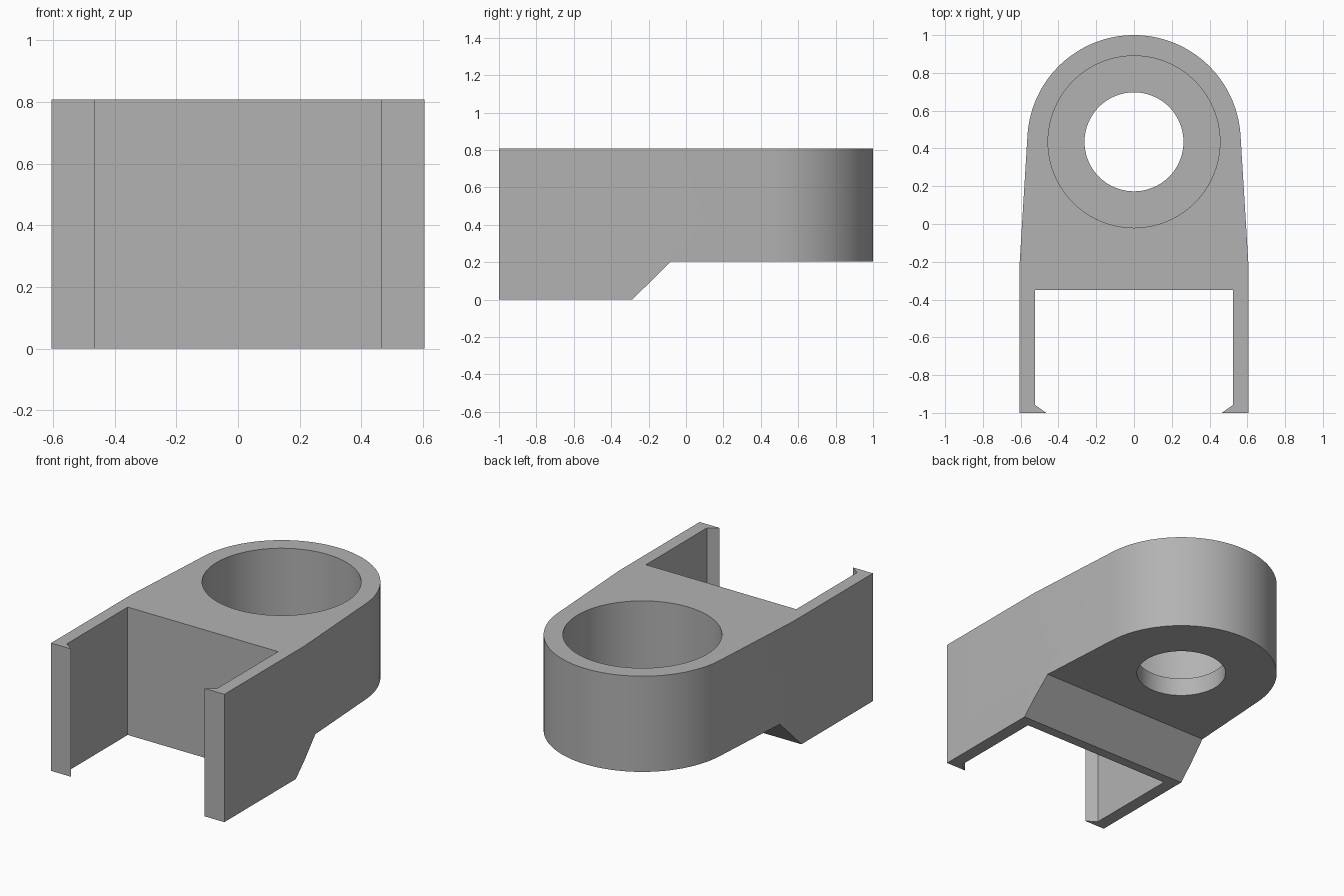
import bpy, bmesh, math
from mathutils import Vector

if "Cube" in bpy.data.objects:
    bpy.data.objects.remove(bpy.data.objects["Cube"], do_unlink=True)

HEIGHT = 0.807
CENTRE = Vector((0, 0.435))   # axis of the ring end
RADIUS = 0.565

grey = bpy.data.materials.new("plain_grey")
grey.use_nodes = True
colour = (0.45, 0.45, 0.45, 1)
grey.diffuse_color = colour
grey.node_tree.nodes["Principled BSDF"].inputs["Base Color"].default_value = colour


def prism(name, points, sweep):
    """Extrude a closed outline of 3D points along a vector."""
    bm = bmesh.new()
    face = bm.faces.new([bm.verts.new(p) for p in points])
    grown = bmesh.ops.extrude_face_region(bm, geom=[face])
    moved = [g for g in grown["geom"] if isinstance(g, bmesh.types.BMVert)]
    bmesh.ops.translate(bm, verts=moved, vec=sweep)
    bmesh.ops.recalc_face_normals(bm, faces=bm.faces)
    mesh = bpy.data.meshes.new(name)
    bm.to_mesh(mesh)
    bm.free()
    mesh.materials.append(grey)
    obj = bpy.data.objects.new(name, mesh)
    bpy.context.collection.objects.link(obj)
    return obj


def disc(radius, z, count=96):
    turns = [2 * math.pi * i / count for i in range(count)]
    return [(radius * math.cos(a), CENTRE.y + radius * math.sin(a), z) for a in turns]


# Plan outline: hooked arm, shoulder, then the arc tangent to the tapered side
arm = [(0.525, -0.35), (0.525, -0.957), (0.465, -1), (0.605, -1), (0.605, -0.2)]
to_shoulder = Vector(arm[-1]) - CENTRE
start = math.atan2(to_shoulder.y, to_shoulder.x) + math.acos(RADIUS / to_shoulder.length)
steps = 64
angles = [start + (math.pi - 2 * start) * i / steps for i in range(steps + 1)]
arc = [(RADIUS * math.cos(a), CENTRE.y + RADIUS * math.sin(a)) for a in angles]
outline = arm + arc + [(-x, y) for x, y in reversed(arm)]
body = prism("bracket_body", [(x, y, 0) for x, y in outline], (0, 0, HEIGHT))

# Cutters: sloped underside, wide bore from above, through hole
underside = [(-1, -0.489, -0.2), (-1, -0.082, 0.203), (-1, 1.2, 0.203), (-1, 1.2, -0.2)]
cutters = [
    prism("underside_cutter", underside, (2, 0, 0)),
    prism("bore_cutter", disc(0.455, 0.318), (0, 0, 1)),
    prism("through_hole_cutter", disc(0.262, -0.1), (0, 0, 0.7)),
]
bpy.context.view_layer.objects.active = body
for cutter in cutters:
    cut = body.modifiers.new(cutter.name, 'BOOLEAN')
    cut.operation = 'DIFFERENCE'
    cut.solver = 'EXACT'
    cut.object = cutter
    bpy.ops.object.modifier_apply(modifier=cut.name)
    bpy.data.objects.remove(cutter, do_unlink=True)

# Smooth the round walls, keep the corners sharp
bpy.ops.object.select_all(action='DESELECT')
body.select_set(True)
bpy.ops.object.shade_smooth_by_angle(angle=math.radians(20))
